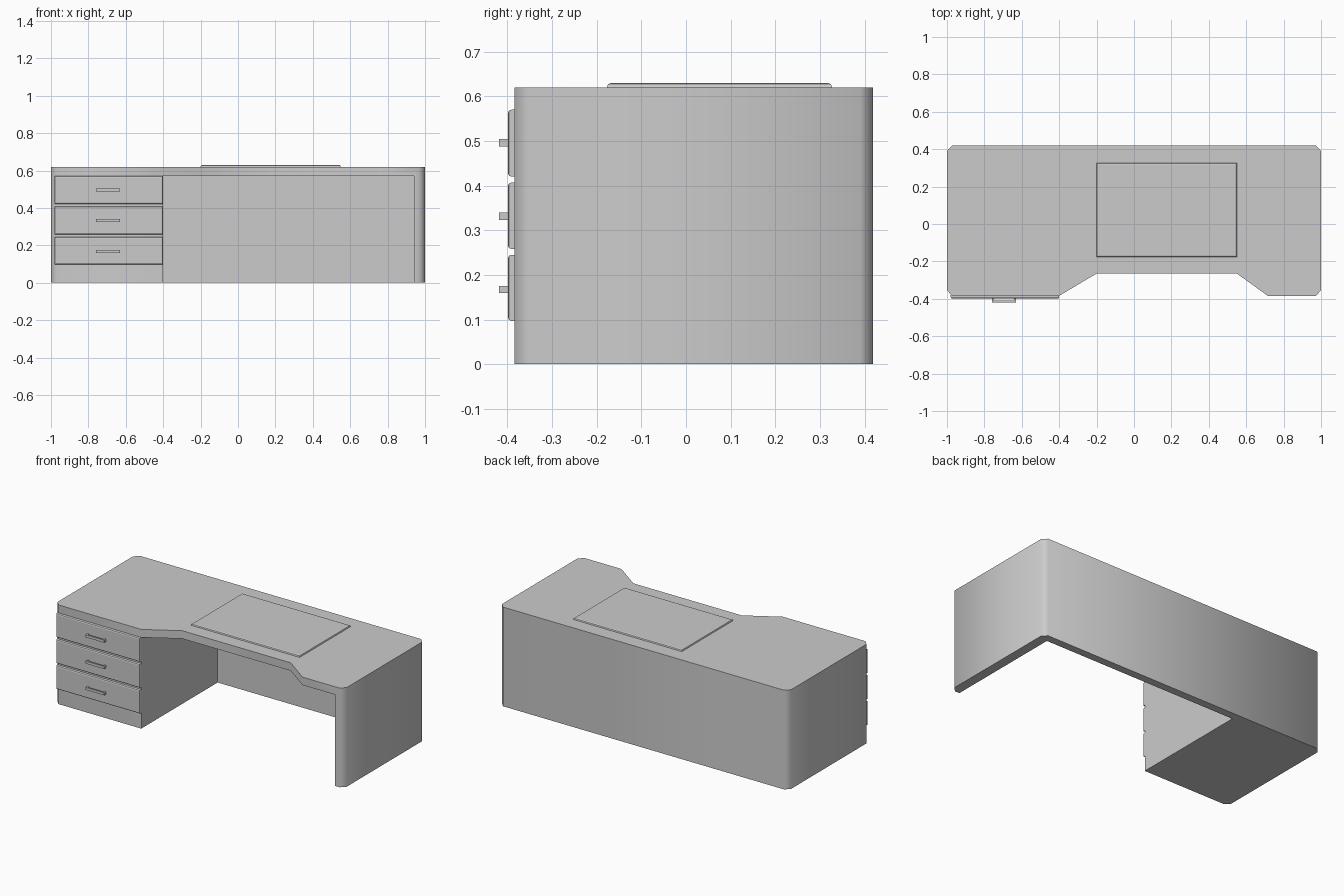
import bpy, bmesh
from mathutils import Vector

if "Cube" in bpy.data.objects:
    bpy.data.objects.remove(bpy.data.objects["Cube"])


def finish(name, bm):
    bmesh.ops.recalc_face_normals(bm, faces=bm.faces)
    me = bpy.data.meshes.new(name)
    bm.to_mesh(me)
    bm.free()
    ob = bpy.data.objects.new(name, me)
    bpy.context.collection.objects.link(ob)
    return ob


def prism(name, outline, z0, z1):
    """Extrude a plan outline from z0 up to z1."""
    bm = bmesh.new()
    face = bm.faces.new([bm.verts.new((x, y, z0)) for x, y in outline])
    ext = bmesh.ops.extrude_face_region(bm, geom=[face])
    verts = [g for g in ext["geom"] if isinstance(g, bmesh.types.BMVert)]
    bmesh.ops.translate(bm, verts=verts, vec=(0, 0, z1 - z0))
    return finish(name, bm)


def panel(name, lo, hi, facing, bevel):
    """Box whose face pointing along 'facing' has bevelled edges."""
    lo, hi = Vector(lo), Vector(hi)
    bm = bmesh.new()
    bmesh.ops.create_cube(bm, size=1)
    bmesh.ops.scale(bm, verts=bm.verts, vec=hi - lo)
    bmesh.ops.translate(bm, verts=bm.verts, vec=(lo + hi) / 2)
    bm.normal_update()
    face = max(bm.faces, key=lambda f: f.normal.dot(Vector(facing)))
    bmesh.ops.bevel(bm, geom=list(face.edges), offset=bevel, segments=2,
                    profile=0.5, affect='EDGES')
    return finish(name, bm)


# Desk body: notched plan with cut corners, hollowed for the knee space
plan = [(-1, -0.355), (-0.972, -0.384), (-0.4, -0.384), (-0.2, -0.265),
        (0.55, -0.265), (0.715, -0.384), (0.972, -0.384), (1, -0.355),
        (1, 0.39), (0.972, 0.419), (-0.972, 0.419), (-1, 0.39)]
body = prism("desk_body", plan, 0, 0.62)
cutter = prism("knee_space_cutter",
               [(-0.4, -0.6), (0.94, -0.6), (0.94, 0.37), (-0.4, 0.37)], -0.1, 0.57)
cutter.hide_render = True
mod = body.modifiers.new("knee_space", 'BOOLEAN')
mod.operation = 'DIFFERENCE'
mod.solver = 'EXACT'
mod.object = cutter
bpy.context.view_layer.objects.active = body
body.select_set(True)
bpy.ops.object.modifier_apply(modifier=mod.name)
bpy.data.objects.remove(cutter)
bpy.ops.object.shade_smooth_by_angle(angle=0.87)

# Writing pad on the desk top
panel("writing_pad", (-0.2, -0.177, 0.615), (0.55, 0.327, 0.63), (0, 0, 1), 0.009)

# Drawer fronts with U-shaped pulls
handle = [(-0.76, -0.395), (-0.76, -0.419), (-0.632, -0.419), (-0.632, -0.395),
          (-0.642, -0.395), (-0.642, -0.41), (-0.75, -0.41), (-0.75, -0.395)]
for i, (z0, z1) in enumerate([(0.097, 0.245), (0.258, 0.407), (0.42, 0.57)]):
    panel(f"drawer_front_{i + 1}", (-0.98, -0.399, z0), (-0.4, -0.38, z1), (0, -1, 0), 0.008)
    mid = 0.167 + 0.1645 * i
    prism(f"drawer_handle_{i + 1}", handle, mid - 0.008, mid + 0.008)
